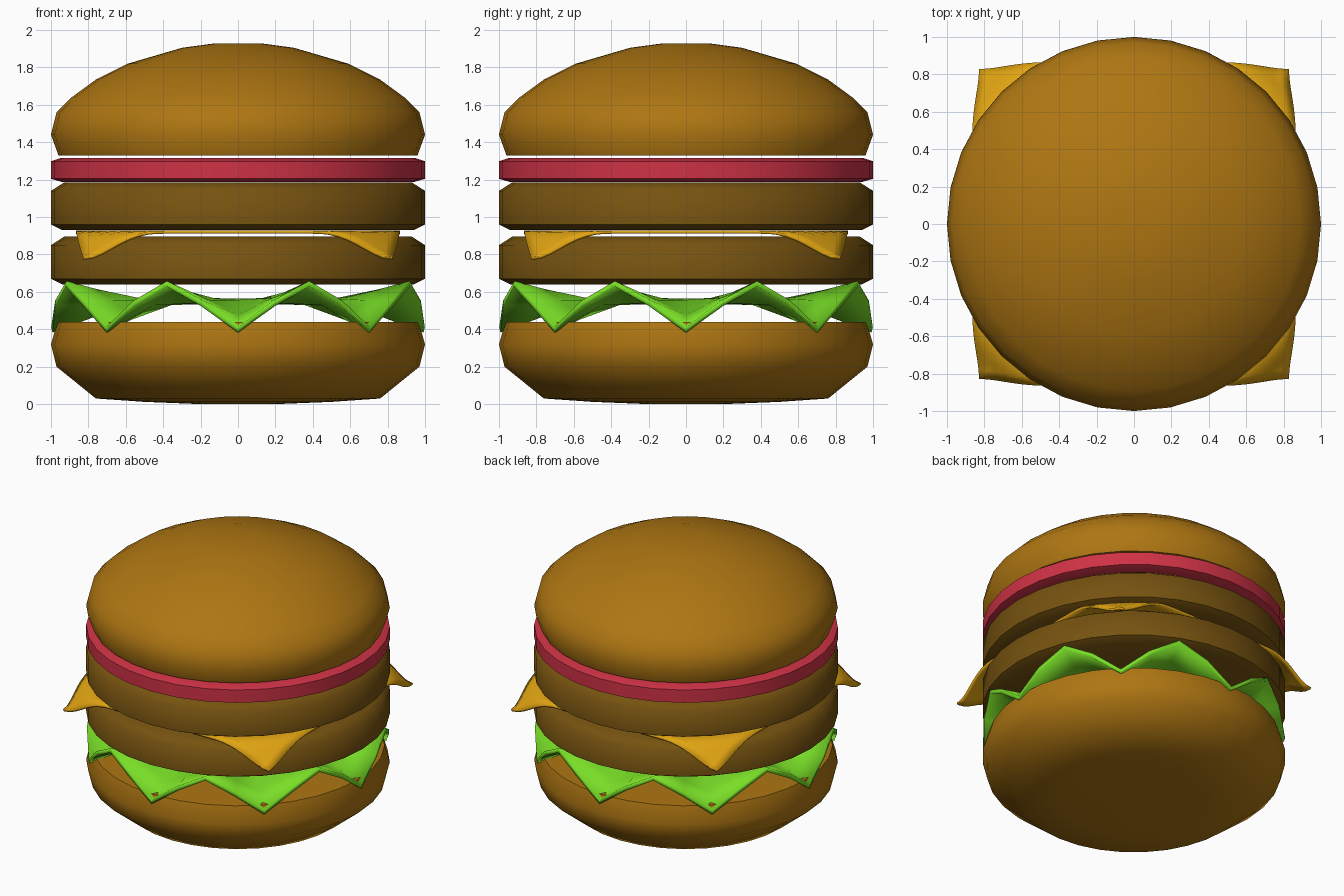
import bpy, bmesh, math

if "Cube" in bpy.data.objects:
    bpy.data.objects.remove(bpy.data.objects["Cube"])

SIDES = 32


def material(name, rgb):
    m = bpy.data.materials.new(name)
    m.diffuse_color = (*rgb, 1)
    m.use_nodes = True
    m.node_tree.nodes["Principled BSDF"].inputs["Base Color"].default_value = m.diffuse_color
    return m


BUN = material("toasted bun", (0.42, 0.18, 0.006))
MEAT = material("brown meat", (0.18, 0.085, 0.005))
CHEESE = material("yellow cheese", (0.75, 0.37, 0.006))
GREEN = material("lettuce green", (0.19, 0.73, 0.02))
RED = material("tomato red", (0.62, 0.032, 0.06))


def finish(name, bm, mat, angle):
    bmesh.ops.recalc_face_normals(bm, faces=bm.faces)
    me = bpy.data.meshes.new(name)
    bm.to_mesh(me)
    bm.free()
    ob = bpy.data.objects.new(name, me)
    bpy.context.collection.objects.link(ob)
    me.materials.append(mat)
    bpy.ops.object.select_all(action='DESELECT')
    ob.select_set(True)
    bpy.context.view_layer.objects.active = ob
    bpy.ops.object.shade_smooth_by_angle(angle=math.radians(angle))
    return ob


def rings(profile, height=lambda r, z, i: z, close_top=True):
    """Stack rings of (radius, z); the first and optionally last ring are capped."""
    bm = bmesh.new()
    loops = []
    for r, z in profile:
        loops.append([bm.verts.new((r * math.sin(i * math.tau / SIDES),
                                    r * math.cos(i * math.tau / SIDES),
                                    height(r, z, i))) for i in range(SIDES)])
    for a, b in zip(loops, loops[1:]):
        for i in range(SIDES):
            j = (i + 1) % SIDES
            bm.faces.new((a[i], a[j], b[j], b[i]))
    bm.faces.new(loops[0])
    if close_top:
        bm.faces.new(loops[-1])
    return bm


def disc(name, profile, mat):
    return finish(name, rings(profile), mat, 60)


# Buns
disc("bottom_bun", [(0.2, 0), (0.5, 0.012), (0.76, 0.03), (0.97, 0.2),
                    (1, 0.32), (0.965, 0.44)], BUN)
disc("top_bun", [(0.96, 1.33), (1, 1.44), (0.97, 1.56), (0.89, 1.64), (0.76, 1.735),
                 (0.59, 1.82), (0.3, 1.905), (0.13, 1.928)], BUN)

# Two patties and a tomato slice
for name, z in (("lower_patty", 0.64), ("upper_patty", 0.93)):
    disc(name, [(0.94, z), (1, z + 0.03), (1, z + 0.21), (0.93, z + 0.255)], MEAT)
disc("tomato_slice", [(0.94, 1.187), (1, 1.205), (1, 1.298), (0.95, 1.315)], RED)


# Lettuce: flat centre with a rim folded into eight zigzag waves
def wave(r, z, i):
    amount = max(0, (r - 0.6) / 0.4)
    rim = (0.395, 0.54, 0.645, 0.54)[i % 4]
    return z + (rim - z) * amount


bm = rings([(0.3, 0.55), (0.62, 0.55), (0.82, 0.545), (0.995, 0.52)], wave, False)
lettuce = finish("lettuce", bm, GREEN, 40)
mod = lettuce.modifiers.new("thickness", 'SOLIDIFY')
mod.thickness = 0.03
mod.offset = 0

# Cheese: square sheet whose corners droop over the patty
bm = bmesh.new()
bmesh.ops.create_grid(bm, x_segments=32, y_segments=32, size=0.865)
for v in bm.verts:
    x, y = v.co.x, v.co.y
    s = min(1, max(0, (math.hypot(x, y) - 0.96) / 0.26))
    drop = s * s * (3 - 2 * s)
    v.co = (x * (1 - 0.045 * drop), y * (1 - 0.045 * drop), 0.919 - 0.14 * drop)
cheese = finish("cheese_slice", bm, CHEESE, 40)
mod = cheese.modifiers.new("thickness", 'SOLIDIFY')
mod.thickness = 0.016
mod.offset = 0
